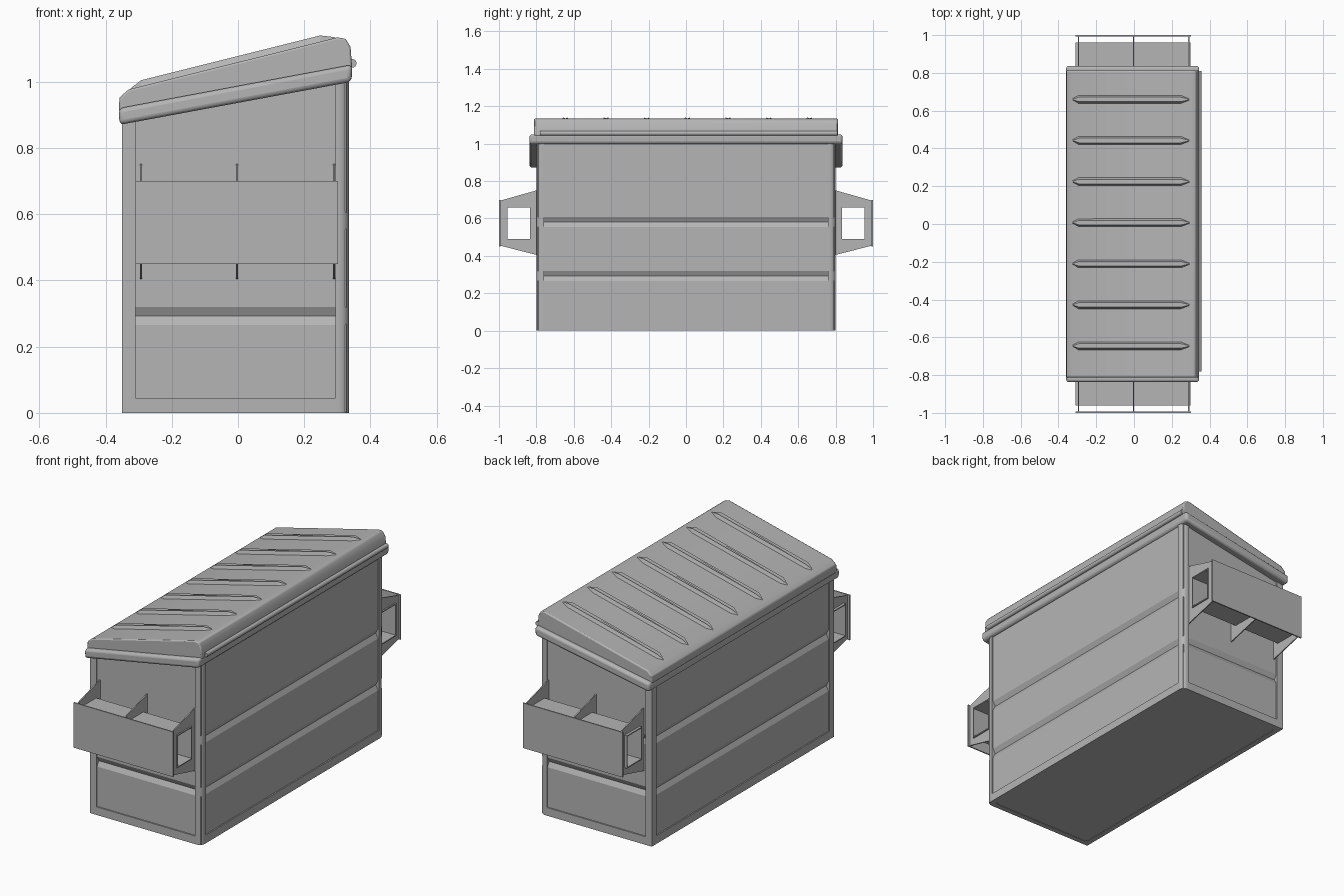
import bpy, bmesh, math
from mathutils import Vector

if "Cube" in bpy.data.objects:
    bpy.data.objects.remove(bpy.data.objects["Cube"])

grey = bpy.data.materials.new("painted grey steel")
grey.use_nodes = True
colour = (0.46, 0.46, 0.46, 1)
grey.diffuse_color = colour
grey.node_tree.nodes["Principled BSDF"].inputs["Base Color"].default_value = colour

# Body limits; the top edge slopes up towards +x
LEFT, RIGHT, END = -0.35, 0.335, 0.8
POST, INSET, RAIL = 0.04, 0.007, 0.045


def slope(x):
    return 0.89 + 0.184 * (x - LEFT)


def finish(name, bm, bevel=0, segments=2, smooth=False):
    bmesh.ops.recalc_face_normals(bm, faces=bm.faces)
    mesh = bpy.data.meshes.new(name)
    bm.to_mesh(mesh)
    bm.free()
    mesh.materials.append(grey)
    obj = bpy.data.objects.new(name, mesh)
    bpy.context.collection.objects.link(obj)
    if bevel:
        mod = obj.modifiers.new("rounded edges", "BEVEL")
        mod.width, mod.segments = bevel, segments
        mod.limit_method, mod.angle_limit = "ANGLE", math.radians(40)
    if smooth:
        bpy.ops.object.select_all(action="DESELECT")
        obj.select_set(True)
        bpy.context.view_layer.objects.active = obj
        bpy.ops.object.shade_smooth_by_angle(angle=math.radians(35))
    return obj


def loft(name, loops, **kw):
    """Skin closed loops of equal length and cap both ends."""
    bm = bmesh.new()
    rows = [[bm.verts.new(p) for p in loop] for loop in loops]
    for a, b in zip(rows, rows[1:]):
        for i in range(len(a)):
            j = (i + 1) % len(a)
            bm.faces.new((a[i], a[j], b[j], b[i]))
    bm.faces.new(rows[0])
    bm.faces.new(rows[-1])
    return finish(name, bm, **kw)


def prism_y(name, profile, y0, y1, **kw):
    return loft(name, [[(x, y, z) for x, z in profile] for y in (y0, y1)], **kw)


def ring(name, outer, inner, x0, x1):
    """Plate or sleeve with a hole, from (y, z) loops swept along x."""
    bm = bmesh.new()
    loops = [[bm.verts.new((x, y, z)) for y, z in loop]
             for x, loop in ((x0, outer), (x1, outer), (x1, inner), (x0, inner))]
    for a, b in zip(loops, loops[1:] + loops[:1]):
        for i in range(4):
            j = (i + 1) % 4
            bm.faces.new((a[i], a[j], b[j], b[i]))
    return finish(name, bm)


def rect(y0, y1, z0, z1):
    return [(y0, z0), (y1, z0), (y1, z1), (y0, z1)]


# Recessed wall panels with two V grooves pressed inwards
levels = [(0.002, 0)]
for z in (0.293, 0.581):
    levels += [(z - 0.027, 0), (z, 0.014), (z + 0.027, 0)]
levels.append((None, 0))
loops = []
for z, depth in levels:
    d = INSET + depth
    corners = [(LEFT + d, -END + d), (RIGHT - d, -END + d),
               (RIGHT - d, END - d), (LEFT + d, END - d)]
    loops.append([(x, y, slope(x) if z is None else z) for x, y in corners])
loft("wall_panels", loops)

# Corner posts: square on the low side, rounded on the high side
for side, word in ((-1, "front"), (1, "back")):
    for x, inward, label in ((LEFT, 1, "low"), (RIGHT, -1, "high")):
        y, ix, iy = side * END, x + inward * POST, side * (END - POST)
        outline = [(ix, y), (ix, iy), (x, iy)]
        if label == "high":
            r = 0.03
            for k in range(7):
                a = math.pi / 2 * k / 6
                outline.append((x - r + r * math.cos(a),
                                y + side * r * (math.sin(a) - 1)))
        else:
            outline.append((x, y))
        loft(f"{word}_{label}_post",
             [[(px, py, 0) for px, py in outline],
              [(px, py, slope(px)) for px, py in outline]], smooth=True)

# Bottom rails
for side, word in ((-1, "front"), (1, "back")):
    y = sorted((side * END, side * (END - 0.03)))
    prism_y(f"{word}_bottom_rail", rect(LEFT + POST, RIGHT - POST, 0, RAIL), *y)
for word, x0, x1 in (("low", LEFT, LEFT + 0.03), ("high", RIGHT - 0.03, RIGHT)):
    prism_y(f"{word}_side_bottom_rail", rect(x0, x1, 0, RAIL), POST - END, END - POST)

# Rounded rim
prism_y("rim", [(-0.358, 0.87), (0.343, 1.0), (0.345, 1.052), (-0.36, 0.92)],
        -0.837, 0.837, bevel=0.014, segments=3, smooth=True)

# Lid
prism_y("lid", [(-0.36, 0.91), (-0.358, 0.953), (-0.33, 0.977), (0.3, 1.134),
                (0.325, 1.13), (0.34, 1.105), (0.345, 1.04)],
        -0.812, 0.812, bevel=0.006, smooth=True)

# Raised lid ribs with tapered ends
for i in range(7):
    y = 0.007 + (i - 3) * 0.2175
    base = [(-0.332, 0.003, 0.972), (-0.295, 0.023, 0.981), (0.25, 0.023, 1.117),
            (0.3, 0.003, 1.13)]
    top = [(-0.322, 0.002, 0.982), (-0.292, 0.012, 1.005), (0.248, 0.012, 1.14),
           (0.29, 0.002, 1.135)]
    loft(f"lid_rib_{i + 1}",
         [[(x, y + w, z) for x, w, z in pts] + [(x, y - w, z) for x, w, z in reversed(pts)]
          for pts in (base, top)])

# Hinge rod
bm = bmesh.new()
bmesh.ops.create_cone(bm, cap_ends=True, segments=16, radius1=0.013, radius2=0.013, depth=1.59)
for v in bm.verts:
    v.co = Vector((0.345 + v.co.x, 0.015 + v.co.z, 1.056 + v.co.y))
finish("hinge_rod", bm, smooth=True)

# Lifting pockets on both ends: sleeve, three gussets and a cover plate
for side, word in ((-1, "front"), (1, "back")):
    def flip(points):
        return [(side * y, z) for y, z in points]

    hole = rect(0.835, 0.955, 0.49, 0.66)
    ring(f"{word}_fork_sleeve", flip(rect(0.83, 0.96, 0.484, 0.666)), flip(hole), -0.31, 0.3)
    for x, place in ((-0.293, "low"), (-0.003, "middle"), (0.29, "high")):
        ring(f"{word}_{place}_gusset",
             flip([(0.79, 0.403), (0.995, 0.455), (0.995, 0.695), (0.79, 0.753)]),
             flip(hole), x - 0.003, x + 0.003)
    y = sorted((side * 0.993, side * 1.0))
    prism_y(f"{word}_cover_plate", rect(-0.31, 0.302, 0.45, 0.7), *y)
